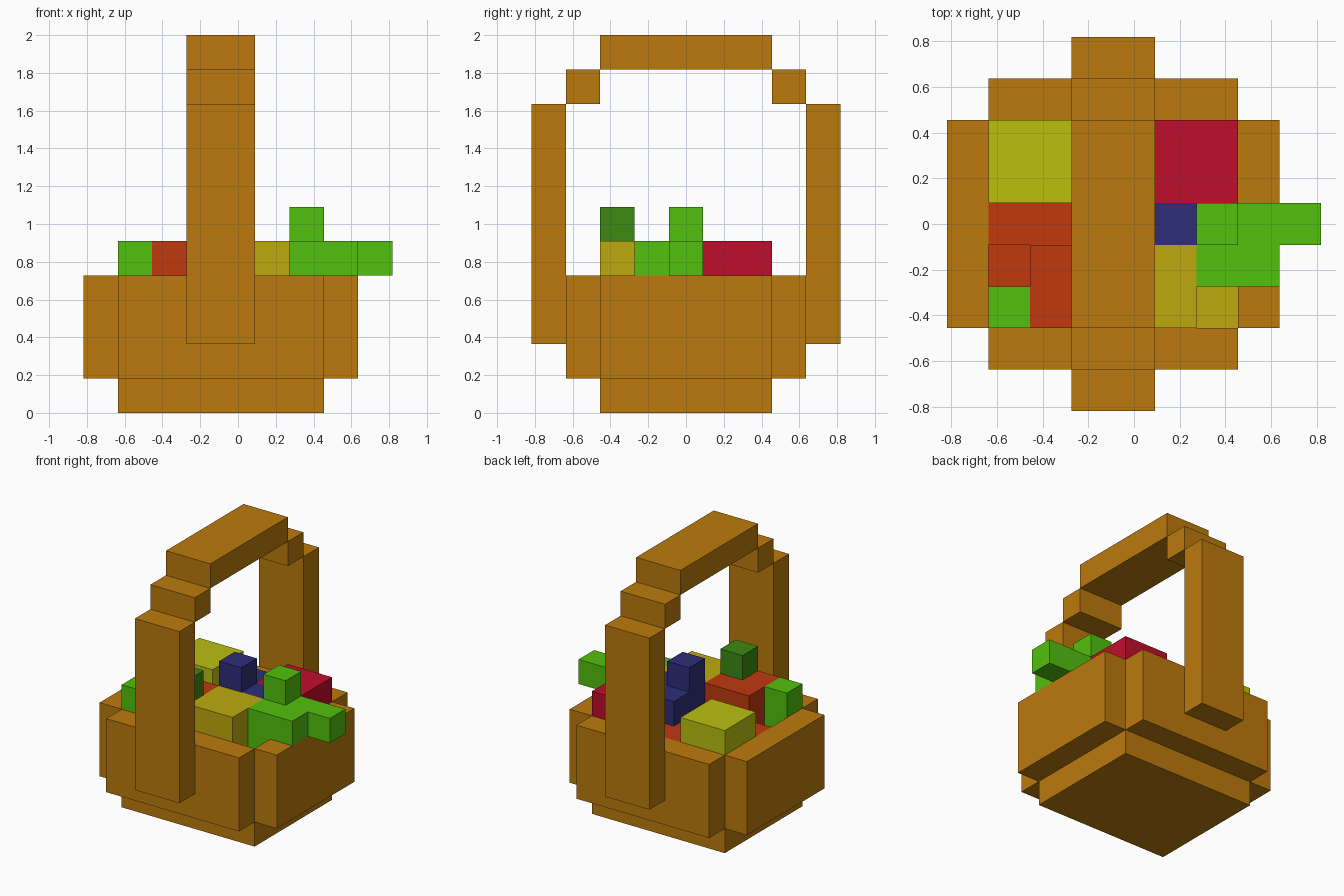
import bpy
import bmesh
from mathutils import Vector

cube = bpy.data.objects.get("Cube")
if cube:
    bpy.data.objects.remove(cube, do_unlink=True)

U = 2 / 11                      # size of one block
CENTRE = Vector((4.5, 4.5, 0))  # middle of the block grid


def material(name, r, g, b):
    mat = bpy.data.materials.new(name)
    mat.use_nodes = True
    mat.diffuse_color = (r, g, b, 1)
    mat.node_tree.nodes["Principled BSDF"].inputs["Base Color"].default_value = (r, g, b, 1)
    return mat


wicker = material("wicker brown", 0.50, 0.195, 0.004)
green = material("bright green", 0.084, 0.53, 0.004)
dark_green = material("dark green", 0.045, 0.25, 0.006)
orange = material("red orange", 0.53, 0.04, 0.004)
yellow = material("yellow", 0.515, 0.40, 0.004)
lime = material("lime yellow", 0.49, 0.53, 0.005)
crimson = material("crimson", 0.53, 0.004, 0.025)
blue = material("dark blue", 0.027, 0.027, 0.19)


def part(name, mat, *boxes):
    """One object made of boxes, each given as x, y and z ranges in blocks."""
    bm = bmesh.new()
    for xs, ys, zs in boxes:
        low, high = Vector((xs[0], ys[0], zs[0])), Vector((xs[1], ys[1], zs[1]))
        verts = bmesh.ops.create_cube(bm, size=1)["verts"]
        for v in verts:
            size = high - low
            v.co = (Vector(a * b for a, b in zip(v.co, size)) + (low + high) / 2 - CENTRE) * U
    mesh = bpy.data.meshes.new(name)
    bm.to_mesh(mesh)
    bm.free()
    mesh.materials.append(mat)
    obj = bpy.data.objects.new(name, mesh)
    bpy.context.collection.objects.link(obj)
    return obj


# Basket
part("basket_floor", wicker, ((1, 7), (2, 7), (0, 1)))
part("right_wall", wicker, ((0, 1), (2, 7), (1, 4)))
part("left_wall", wicker, ((7, 8), (2, 7), (1, 4)))

# Front and back walls, each with its half of the handle
for side, mirrored in (("front", False), ("back", True)):
    def span(a, b):
        return (9 - b, 9 - a) if mirrored else (a, b)
    part(side + "_wall", wicker, ((1, 7), span(1, 2), (1, 4)))
    part(side + "_handle_post", wicker, ((3, 5), span(0, 1), (2, 9)))
    part(side + "_handle_step", wicker, ((3, 5), span(1, 2), (9, 10)))
part("handle_top", wicker, ((3, 5), (2, 7), (10, 11)))

# Lower filling
part("orange_filling", orange, ((1, 4), (2, 7), (1, 3)), ((1, 5), (4, 7), (3, 4)))
part("yellow_filling", yellow, ((4, 7), (2, 7), (1, 3)))

# Produce
part("lime_fruit", lime, ((1, 3), (5, 7), (4, 5)))
part("crimson_fruit", crimson, ((5, 7), (5, 7), (3, 5)))
part("orange_fruit", orange, ((2, 4), (2, 4), (3, 5)))
part("orange_fruit_stem", dark_green, ((3, 4), (2, 3), (5, 6)))
part("yellow_fruit", yellow, ((4, 6), (2, 4), (3, 5)))
part("small_leaf", green, ((1, 2), (2, 3), (3, 5)))
part("berries", blue, ((4, 5), (4, 5), (4, 6)), ((4, 5), (5, 6), (4, 5)),
     ((5, 6), (4, 5), (3, 5)))
part("leafy_greens", green, ((6, 7), (3, 5), (3, 5)), ((7, 8), (3, 4), (4, 5)),
     ((7, 9), (4, 5), (4, 5)), ((6, 7), (4, 5), (5, 6)))
